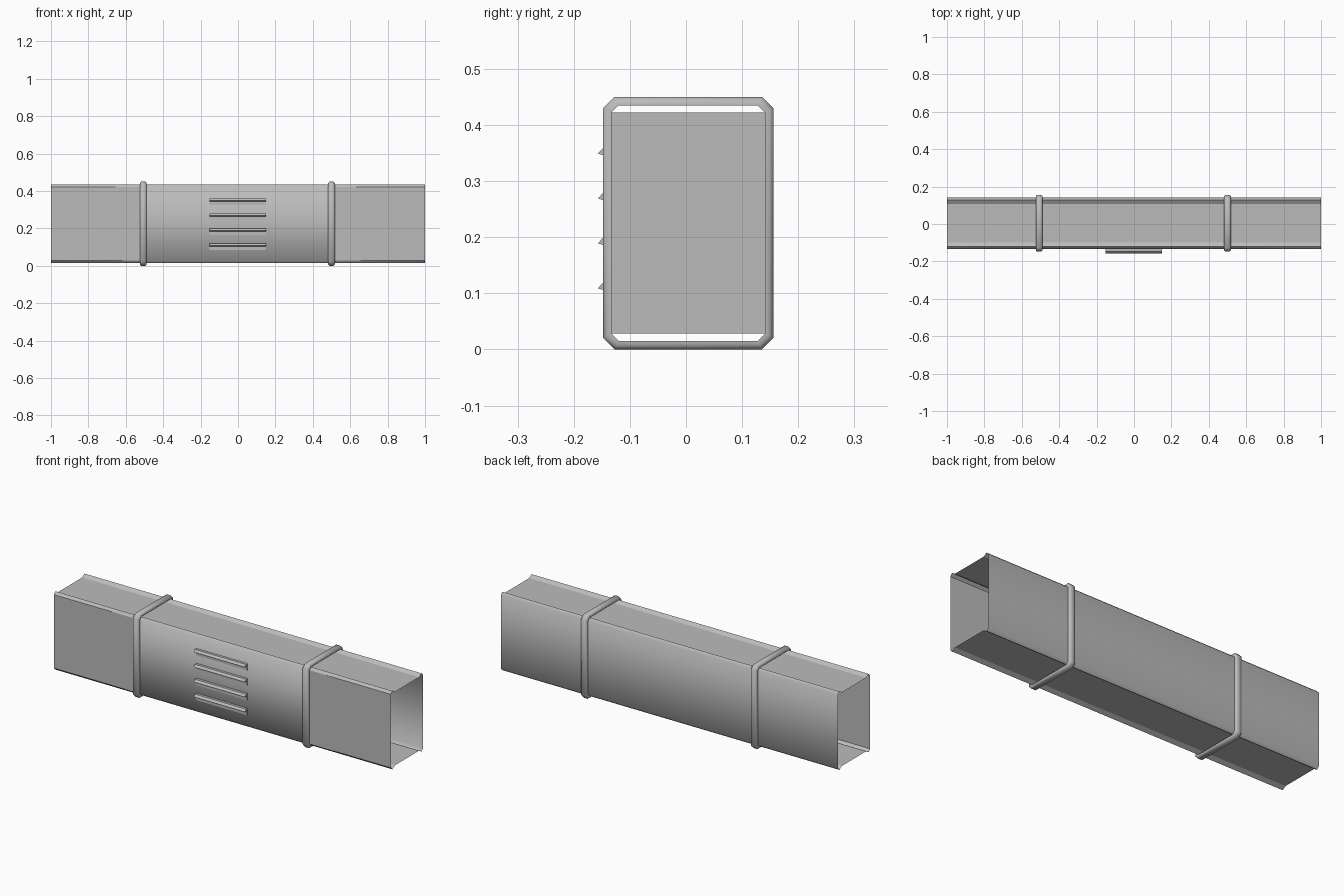
import bpy, bmesh

cube = bpy.data.objects.get("Cube")
if cube:
    bpy.data.objects.remove(cube)

# Galvanised metal used on every part
metal = bpy.data.materials.new("grey_metal")
metal.use_nodes = True
GREY = (0.5, 0.5, 0.5, 1)
metal.diffuse_color = GREY
metal.node_tree.nodes["Principled BSDF"].inputs["Base Color"].default_value = GREY

YC, ZC = 0.004, 0.225       # duct axis
HY, HZ = 0.137, 0.21        # duct half width and half height


def make_object(name, bm, smooth_angle=None):
    bm.normal_update()
    mesh = bpy.data.meshes.new(name)
    bm.to_mesh(mesh)
    bm.free()
    mesh.materials.append(metal)
    obj = bpy.data.objects.new(name, mesh)
    bpy.context.collection.objects.link(obj)
    if smooth_angle:
        bpy.ops.object.select_all(action='DESELECT')
        obj.select_set(True)
        bpy.context.view_layer.objects.active = obj
        bpy.ops.object.shade_smooth_by_angle(angle=smooth_angle)
    return obj


def mirrored_loop(quarter):
    """Full closed loop from points of the (+y, +z) quarter, side to top."""
    q = quarter
    loop = q + [(-y, z) for y, z in reversed(q)]
    return loop + [(-y, -z) for y, z in q] + [(y, -z) for y, z in reversed(q)]


def bridge(bm, a, b):
    n = len(a)
    return [bm.faces.new((a[i], a[(i + 1) % n], b[(i + 1) % n], b[i])) for i in range(n)]


# Open duct: bevelled corner ridges with recessed roof and floor
def build_duct():
    bm = bmesh.new()
    loop = mirrored_loop([(HY, HZ - 0.013), (HY - 0.013, HZ), (HY - 0.034, HZ - 0.013)])
    rows = [[bm.verts.new((x, YC + y, ZC + z)) for y, z in loop] for x in (-1, -0.5, 0.5, 1)]
    for a, b in zip(rows, rows[1:]):
        bridge(bm, a, b)
    bm.normal_update()
    for f in bm.faces:
        f.smooth = True
        c = f.calc_center_median()
        flat_roof = abs(f.normal.z) > 0.99
        flat_front = f.normal.y < -0.99 and abs(c.x) > 0.5
        if flat_roof or flat_front:
            for e in f.edges:
                e.smooth = False
    for e in bm.edges:
        if len(e.link_faces) == 2 and e.calc_face_angle() > 1:
            e.smooth = False
    make_object("duct_shell", bm)


# Raised band around each joint
def build_band(name, x):
    bm = bmesh.new()
    section = [(-0.018, 0), (-0.018, 0.008), (-0.011, 0.015),
               (0.011, 0.015), (0.018, 0.008), (0.018, 0)]
    rows = []
    for dx, o in section:
        c = 0.013 + 0.5 * o
        loop = mirrored_loop([(HY + o, HZ + o - c), (HY + o - c, HZ + o)])
        rows.append([bm.verts.new((x + dx, YC + y, ZC + z)) for y, z in loop])
    for a, b in zip(rows, rows[1:] + rows[:1]):
        bridge(bm, a, b)
    bmesh.ops.recalc_face_normals(bm, faces=bm.faces)
    make_object(name, bm, 0.9)


# Blanking plate inside the duct at each joint
def build_plate(name, x):
    bm = bmesh.new()
    corners = [(-1, -1), (1, -1), (1, 1), (-1, 1)]
    bm.faces.new([bm.verts.new((x, YC + sy * HY, ZC + sz * (HZ - 0.013)))
                  for sy, sz in corners])
    make_object(name, bm)


# Hooded louvre slat on the front
def build_louvre(name, z):
    bm = bmesh.new()
    section = [(-0.13, 0.01), (-0.147, 0.01), (-0.157, -0.001),
               (-0.147, -0.004), (-0.136, -0.006), (-0.136, -0.026), (-0.13, -0.026)]
    rows = [[bm.verts.new((x, y, z + dz)) for y, dz in section] for x in (-0.153, 0.15)]
    bridge(bm, *rows)
    for row in rows:
        bm.faces.new(row)
    bmesh.ops.recalc_face_normals(bm, faces=bm.faces)
    make_object(name, bm)


build_duct()
for side, x in (("right", -0.507), ("left", 0.5)):
    build_band("joint_band_" + side, x)
    build_plate("inner_plate_" + side, x)
for i in range(4):
    build_louvre("louvre_%d" % (i + 1), 0.11 + 0.08 * i)
